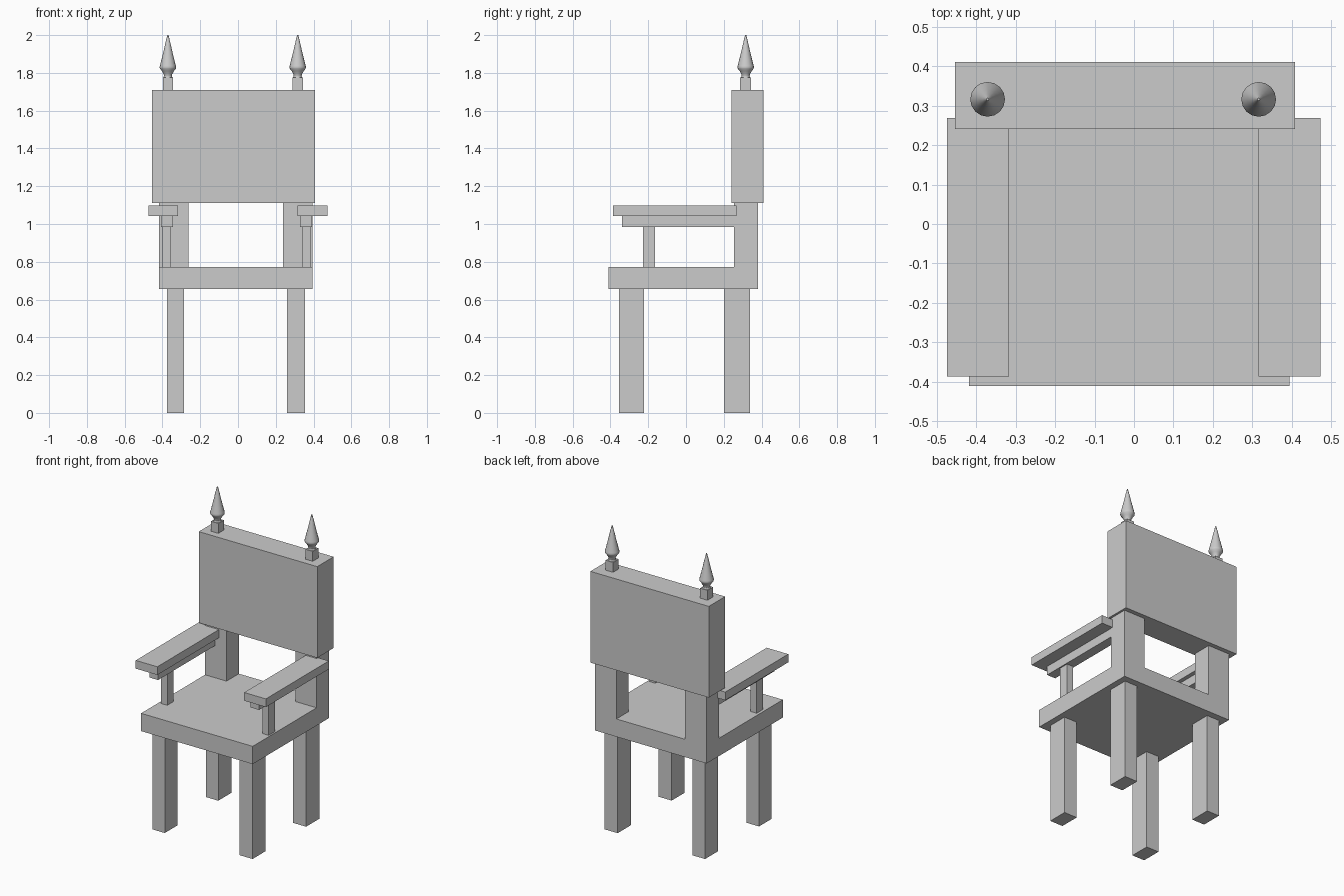
import bpy, bmesh, math

if "Cube" in bpy.data.objects:
    bpy.data.objects.remove(bpy.data.objects["Cube"])


def finish(name, bm):
    bmesh.ops.recalc_face_normals(bm, faces=bm.faces)
    me = bpy.data.meshes.new(name)
    bm.to_mesh(me)
    bm.free()
    ob = bpy.data.objects.new(name, me)
    bpy.context.collection.objects.link(ob)
    return ob


def box(name, x, y, z):
    bm = bmesh.new()
    bmesh.ops.create_cube(bm, size=1)
    for v in bm.verts:
        v.co = [r[0] + (c + 0.5) * (r[1] - r[0]) for r, c in zip((x, y, z), v.co)]
    return finish(name, bm)


def lathe(name, profile, centre, segments=16):
    bm = bmesh.new()
    rings = []
    for r, z in profile:
        rings.append([bm.verts.new((centre[0] + r * math.cos(2 * math.pi * i / segments),
                                    centre[1] + r * math.sin(2 * math.pi * i / segments), z))
                      for i in range(segments)])
    for a, b in zip(rings, rings[1:]):
        for i in range(segments):
            j = (i + 1) % segments
            bm.faces.new((a[i], a[j], b[j], b[i]))
    bm.faces.new(rings[0])
    bm.faces.new(rings[-1])
    ob = finish(name, bm)
    bpy.ops.object.select_all(action='DESELECT')
    ob.select_set(True)
    bpy.context.view_layer.objects.active = ob
    bpy.ops.object.shade_smooth_by_angle(angle=math.radians(30))
    return ob


# Seat with the two rear posts extruded from its back corners
SEAT_LOW, SEAT_TOP, POST_TOP = 0.656, 0.773, 1.11
xs, ys = (-0.418, -0.261, 0.239, 0.394), (-0.41, 0.254, 0.382)
bm = bmesh.new()
grid = [[bm.verts.new((x, y, SEAT_LOW)) for x in xs] for y in ys]
plan = [bm.faces.new((grid[j][i], grid[j][i + 1], grid[j + 1][i + 1], grid[j + 1][i]))
        for j in range(2) for i in range(3)]
res = bmesh.ops.extrude_face_region(bm, geom=plan, use_keep_orig=True)["geom"]
for v in (g for g in res if isinstance(g, bmesh.types.BMVert)):
    v.co.z = SEAT_TOP
tops = [g for g in res if isinstance(g, bmesh.types.BMFace)
        and all(abs(v.co.z - SEAT_TOP) < 1e-4 for v in g.verts)]
for f in tops:
    c = f.calc_center_median()
    if c.y > ys[1] and not xs[1] < c.x < xs[2]:
        out = bmesh.ops.extrude_discrete_faces(bm, faces=[f])["faces"]
        for v in out[0].verts:
            v.co.z = POST_TOP
bmesh.ops.remove_doubles(bm, verts=bm.verts, dist=1e-5)
finish("seat_with_rear_posts", bm)

# Legs
for side, x in (("left", (-0.376, -0.285)), ("right", (0.26, 0.354))):
    box("front_leg_" + side, x, (-0.354, -0.222), (0, SEAT_LOW))
    box("back_leg_" + side, x, (0.202, 0.339), (0, SEAT_LOW))

# Backrest
box("backrest", (-0.454, 0.408), (0.241, 0.411), (POST_TOP, 1.71))

# Arms: flat top, rail beneath, front support
for side, top, rail, post in (
        ("left", (-0.474, -0.317), (-0.407, -0.344), (-0.4, -0.355)),
        ("right", (0.315, 0.473), (0.328, 0.391), (0.338, 0.383))):
    box("armrest_" + side, top, (-0.386, 0.268), (1.043, 1.097))
    box("arm_rail_" + side, rail, (-0.34, 0.256), (0.985, 1.043))
    box("arm_support_" + side, post, (-0.228, -0.164), (SEAT_TOP, 0.985))

# Finials: square block topped by a turned spire
spire = [(0.026, 1.772), (0.021, 1.782), (0.022, 1.792), (0.028, 1.802), (0.032, 1.81),
         (0.042, 1.822), (0.044, 1.83), (0.042, 1.838), (0.034, 1.87),
         (0.024, 1.91), (0.014, 1.955), (0.003, 2.0)]
for side, x in (("left", -0.371), ("right", 0.316)):
    box("finial_block_" + side, (x - 0.027, x + 0.027), (0.316 - 0.029, 0.316 + 0.029), (1.71, 1.775))
    lathe("finial_spire_" + side, spire, (x, 0.316))
